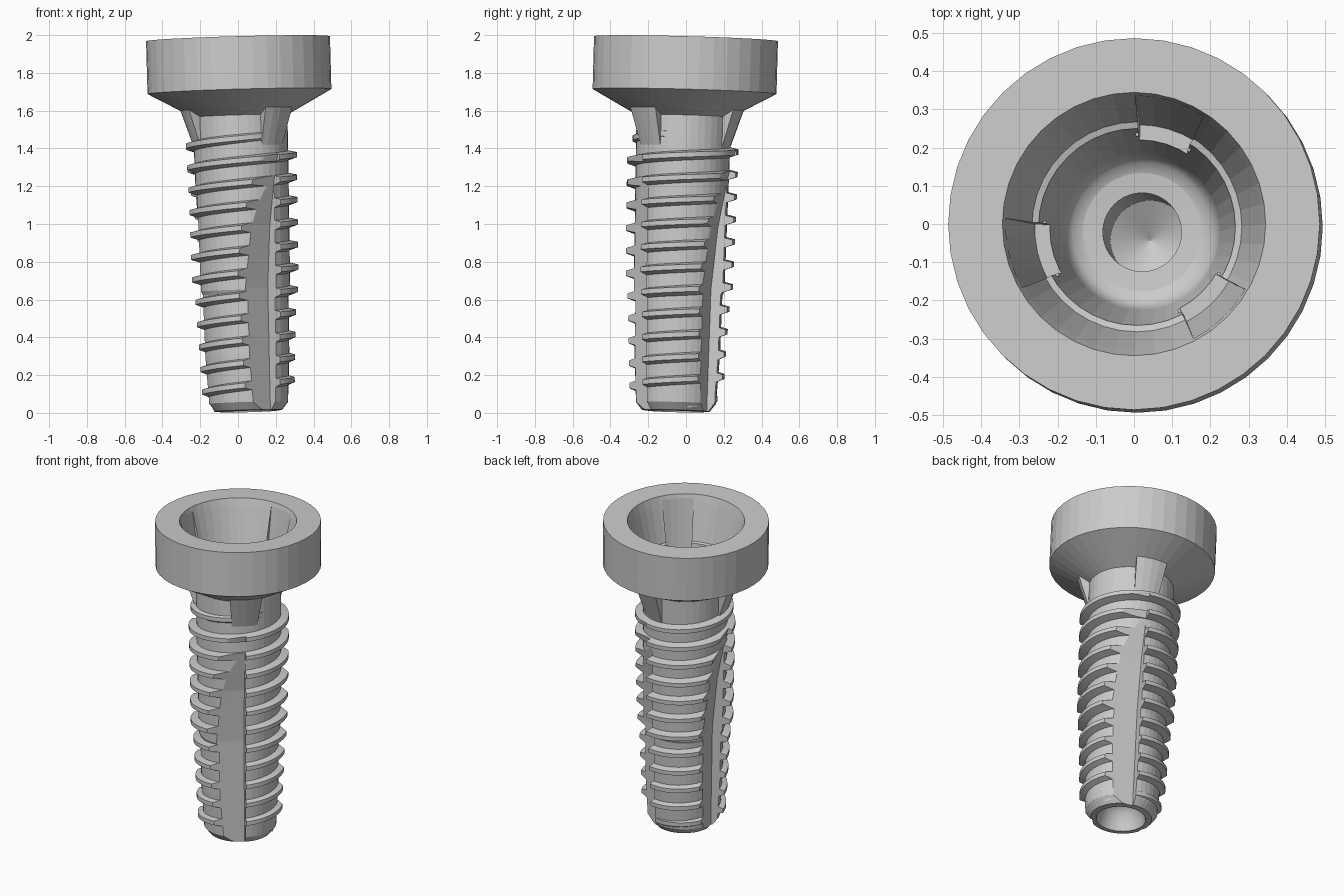
import bpy, bmesh, math
from mathutils import Matrix, Vector

if "Cube" in bpy.data.objects:
    bpy.data.objects.remove(bpy.data.objects["Cube"])

SEG = 40
PITCH = 0.119
LOBES = [math.radians(a) for a in (73.5, 193.5, 313.5)]


def make(name, verts, faces):
    me = bpy.data.meshes.new(name)
    me.from_pydata(verts, [], faces)
    bm = bmesh.new()
    bm.from_mesh(me)
    bmesh.ops.remove_doubles(bm, verts=bm.verts, dist=1e-5)
    bmesh.ops.dissolve_degenerate(bm, edges=bm.edges, dist=1e-6)
    bmesh.ops.recalc_face_normals(bm, faces=bm.faces)
    bm.to_mesh(me)
    bm.free()
    ob = bpy.data.objects.new(name, me)
    bpy.context.collection.objects.link(ob)
    return ob


def lathe(name, prof):
    n = len(prof)
    verts = [(r * math.cos(2 * math.pi * i / SEG), r * math.sin(2 * math.pi * i / SEG), z)
             for i in range(SEG) for r, z in prof]
    faces = [(i * n + j, (i + 1) % SEG * n + j, (i + 1) % SEG * n + j + 1, i * n + j + 1)
             for i in range(SEG) for j in range(n - 1)]
    return make(name, verts, faces)


def strip(name, rings):
    """Closed solid from a list of equal cross-section loops."""
    n = len(rings[0])
    verts = [v for ring in rings for v in ring]
    faces = [(i * n + j, i * n + (j + 1) % n, (i + 1) * n + (j + 1) % n, (i + 1) * n + j)
             for i in range(len(rings) - 1) for j in range(n)]
    faces += [tuple(range(n)), tuple(range(len(verts) - n, len(verts)))]
    return make(name, verts, faces)


def sector(name, prof, mid, half, steps=4):
    rings = []
    for k in range(steps + 1):
        a = mid + half * (2 * k / steps - 1)
        rings.append([(r * math.cos(a), r * math.sin(a), z) for r, z in prof])
    return strip(name, rings)


def boolean(ob, tool, op):
    m = ob.modifiers.new(op, 'BOOLEAN')
    m.operation, m.object, m.solver = op, tool, 'EXACT'
    bpy.context.view_layer.objects.active = ob
    bpy.ops.object.modifier_apply(modifier=m.name)


def lerp(pts, z):
    for (z0, r0), (z1, r1) in zip(pts, pts[1:]):
        if z <= z1:
            return r0 + (r1 - r0) * max(0, (z - z0) / (z1 - z0))
    return pts[-1][1]


# Body: tapered core, flared head, stepped socket and blind bore
body = lathe("implant_body", [
    (0, 0.15), (0.07, 0.14), (0.11, 0.105), (0.13, 0.05), (0.145, 0.0),
    (0.18, 0.004), (0.212, 0.045), (0.226, 0.3), (0.23, 0.62), (0.24, 0.64),
    (0.25, 1.43), (0.25, 1.565), (0.487, 1.695), (0.487, 1.975),
    (0.345, 1.975), (0.332, 1.93), (0.275, 1.70), (0.258, 1.695),
    (0.205, 1.27), (0.198, 1.235), (0.182, 1.21), (0.155, 1.20),
    (0.103, 1.195), (0.103, 0.48), (0, 0.42)])

# Thread: helical trapezoid ridge, fading at both ends
CORE = [(0, 0.205), (0.3, 0.226), (0.62, 0.23), (0.64, 0.24), (1.43, 0.25)]
TIP = [(0, 0.24), (0.1, 0.248), (0.6, 0.272), (0.66, 0.286), (1.5, 0.297)]
rings = []
a, a_end = math.radians(180 - 360 * 11.45), math.radians(180 + 200)
steps = 12 * 48
for k in range(steps + 1):
    t = a + (a_end - a) * k / steps
    z = 1.412 + PITCH * (t - math.pi) / (2 * math.pi)
    ri = lerp(CORE, z) - 0.012
    fade = min(1, (k + 1) / 24, (steps - k + 1) / 30)
    ro = ri + (lerp(TIP, z) - ri) * fade
    rings.append([(r * math.cos(t), r * math.sin(t), z + dz)
                  for r, dz in ((ri, -0.032), (ro, -0.013), (ro, 0.013), (ri, 0.026))])
thread = strip("thread", rings)

tools = []
for ang in LOBES:
    # Locking lobes: outer ribs under the head, slots inside the socket
    rib = sector("rib", [(0.24, 1.39), (0.24, 1.62), (0.322, 1.62), (0.245, 1.39)], ang, 0.31)
    slot = sector("slot", [(0.15, 1.5), (0.273, 1.5), (0.338, 1.95), (0.15, 1.95)], ang, 0.28)
    boolean(body, rib, 'UNION')
    boolean(body, slot, 'DIFFERENCE')

    # Cutting flutes: flat floor that runs out toward the top
    prof = [(0.5, -0.1), (0.17, -0.1), (0.176, 0.65), (0.205, 0.98), (0.254, 1.25),
            (0.30, 1.42), (0.5, 1.42)]
    u = Vector((math.cos(ang), math.sin(ang), 0))
    v = Vector((math.sin(ang), -math.cos(ang), 0))
    flute = strip("flute", [[u * r + v * s + Vector((0, 0, z)) for r, z in prof]
                            for s in (0, 0.4)])
    boolean(body, flute, 'DIFFERENCE')
    boolean(thread, flute, 'DIFFERENCE')
    tools += [rib, slot, flute]

for t in tools:
    bpy.data.objects.remove(t, do_unlink=True)

# Smooth rounded socket floor and end recess; thread smooth by angle
for p in body.data.polygons:
    c = p.center
    rad = math.hypot(c.x, c.y)
    p.use_smooth = (rad < 0.21 and 1.198 < c.z < 1.27) or (rad < 0.14 and 0.01 < c.z < 0.16)
bpy.ops.object.select_all(action='DESELECT')
thread.select_set(True)
bpy.context.view_layer.objects.active = thread
bpy.ops.object.shade_smooth_by_angle(angle=math.radians(25))

# Whole part leans slightly
axis = Vector((-0.0275, 0.0275, 1)).normalized()
rot = Vector((0, 0, 1)).rotation_difference(axis).to_matrix().to_4x4()
top = Vector((0, 0, 1.981))
M = Matrix.Translation(top - axis * 1.975) @ rot
for ob in (body, thread):
    ob.data.transform(M)
